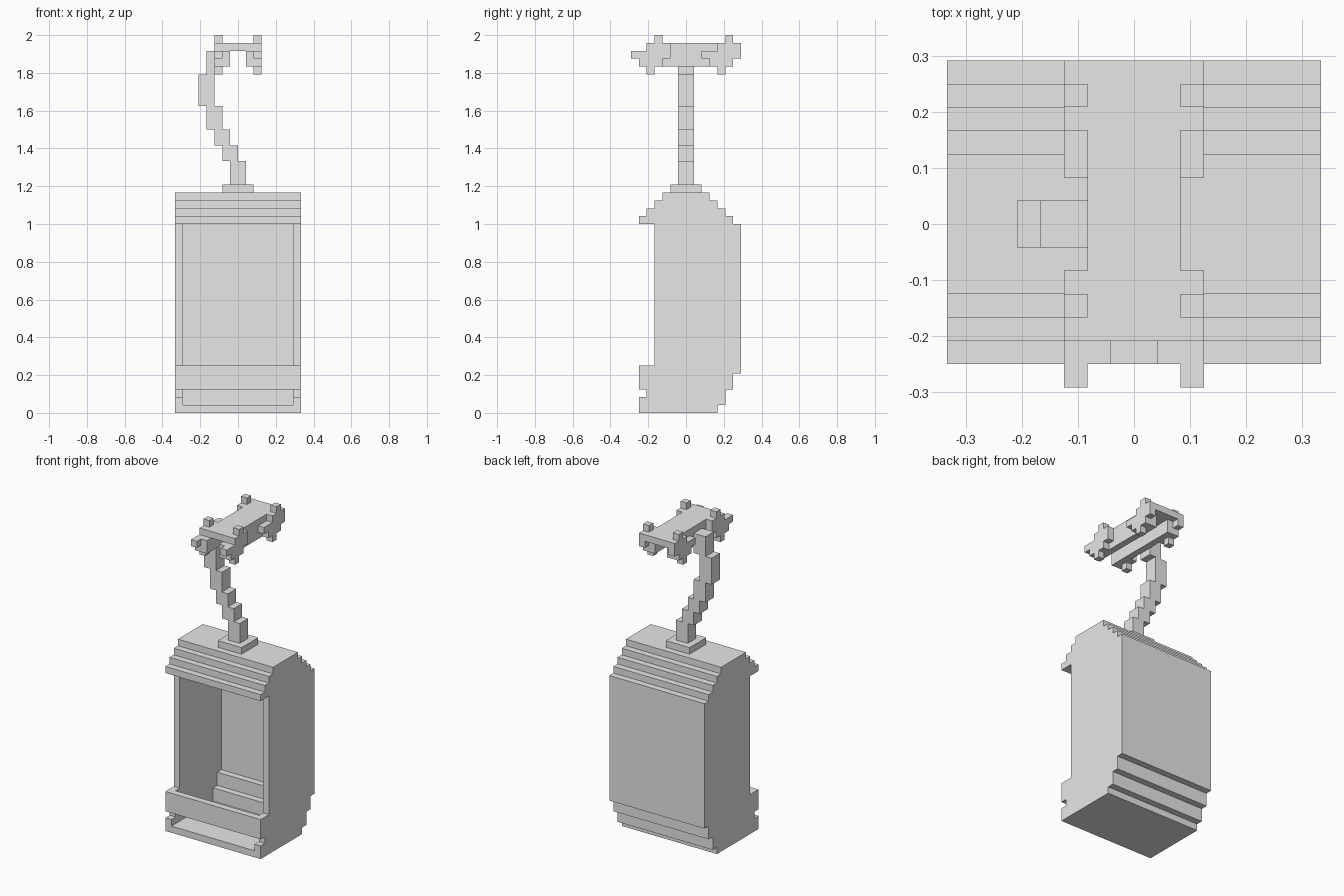
import bpy
import bmesh
from math import radians
from mathutils import Vector

cube = bpy.data.objects.get("Cube")
if cube:
    bpy.data.objects.remove(cube, do_unlink=True)

UNIT = 1 / 24  # size of one block

grey = bpy.data.materials.new("plain grey")
grey.use_nodes = True
grey.diffuse_color = (0.8, 0.8, 0.8, 1)
grey.node_tree.nodes["Principled BSDF"].inputs["Base Color"].default_value = (0.8, 0.8, 0.8, 1)


def box(x, y, z):
    """Cells filled by a box given as (low, high) ranges in blocks."""
    return {(i, j, k) for i in range(*x) for j in range(*y) for k in range(*z)}


def union(boxes):
    cells = set()
    for b in boxes:
        cells |= box(*b)
    return cells


def mirrored(cells):
    return cells | {(-1 - i, j, k) for i, j, k in cells}


def build(name, cells):
    """Skin the outside of a block shape and merge its flat faces."""
    bm = bmesh.new()
    verts = {}

    def vert(p):
        key = tuple(p)
        if key not in verts:
            verts[key] = bm.verts.new(Vector(key) * UNIT)
        return verts[key]

    for cell in cells:
        for axis in range(3):
            u, v = Vector((0, 0, 0)), Vector((0, 0, 0))
            u[(axis + 1) % 3] = 1
            v[(axis + 2) % 3] = 1
            for side in (0, 1):
                near = list(cell)
                near[axis] += 2 * side - 1
                if tuple(near) in cells:
                    continue
                p = Vector(cell)
                p[axis] += side
                ring = [p, p + u, p + u + v, p + v]
                if not side:
                    ring.reverse()
                bm.faces.new([vert(q) for q in ring])
    bmesh.ops.dissolve_limit(bm, angle_limit=radians(1), verts=bm.verts, edges=bm.edges)
    mesh = bpy.data.meshes.new(name)
    bm.to_mesh(mesh)
    bm.free()
    mesh.materials.append(grey)
    obj = bpy.data.objects.new(name, mesh)
    bpy.context.collection.objects.link(obj)
    return obj


# Cabin: stepped side outline (depth range, height range) across the full width
outline = [
    ((-6, 4), (0, 1)), ((-6, 5), (1, 2)), ((-5, 5), (2, 3)), ((-6, 6), (3, 5)),
    ((-6, 7), (5, 6)), ((-4, 7), (6, 24)), ((-6, 6), (24, 25)),
    ((-5, 5), (25, 26)), ((-4, 4), (26, 27)), ((-3, 3), (27, 28)),
]
# Hollow inside, open at the front window and the slot below it
hollow = [
    ((-6, 4), (1, 3)), ((-5, 5), (3, 5)), ((-5, 6), (5, 24)),
    ((-5, 5), (24, 25)), ((-4, 4), (25, 26)), ((-3, 3), (26, 27)),
]
solid = union([((-8, 8), y, z) for y, z in outline])
build("cabin_shell", solid - union([((-7, 7), y, z) for y, z in hollow]))

# Mounting plate on the roof
build("roof_mount", box((-2, 2), (-2, 2), (28, 29)))

# Hanger arm: stepped column (left edge, bottom, top)
steps = [(-1, 29, 32), (-2, 32, 34), (-3, 34, 36), (-4, 36, 39), (-5, 39, 43), (-4, 43, 46)]
build("hanger_arm", union([((x, x + 2), (-1, 1), (a, b)) for x, a, b in steps]))

# Cable grip: top plate, two rails and four toothed wheels
grip = box((-2, 2), (-5, 7), (46, 47)) | mirrored(box((1, 2), (-6, 6), (44, 46)))
wheel_rows = [(-5, -4), (-6, -3), (-7, -2), (-5, -2), (-4, -3)]
for shift in (0, 9):
    for row, (a, b) in enumerate(wheel_rows):
        grip |= mirrored(box((2, 3), (a + shift, b + shift), (43 + row, 44 + row)))
build("cable_grip", grip)
